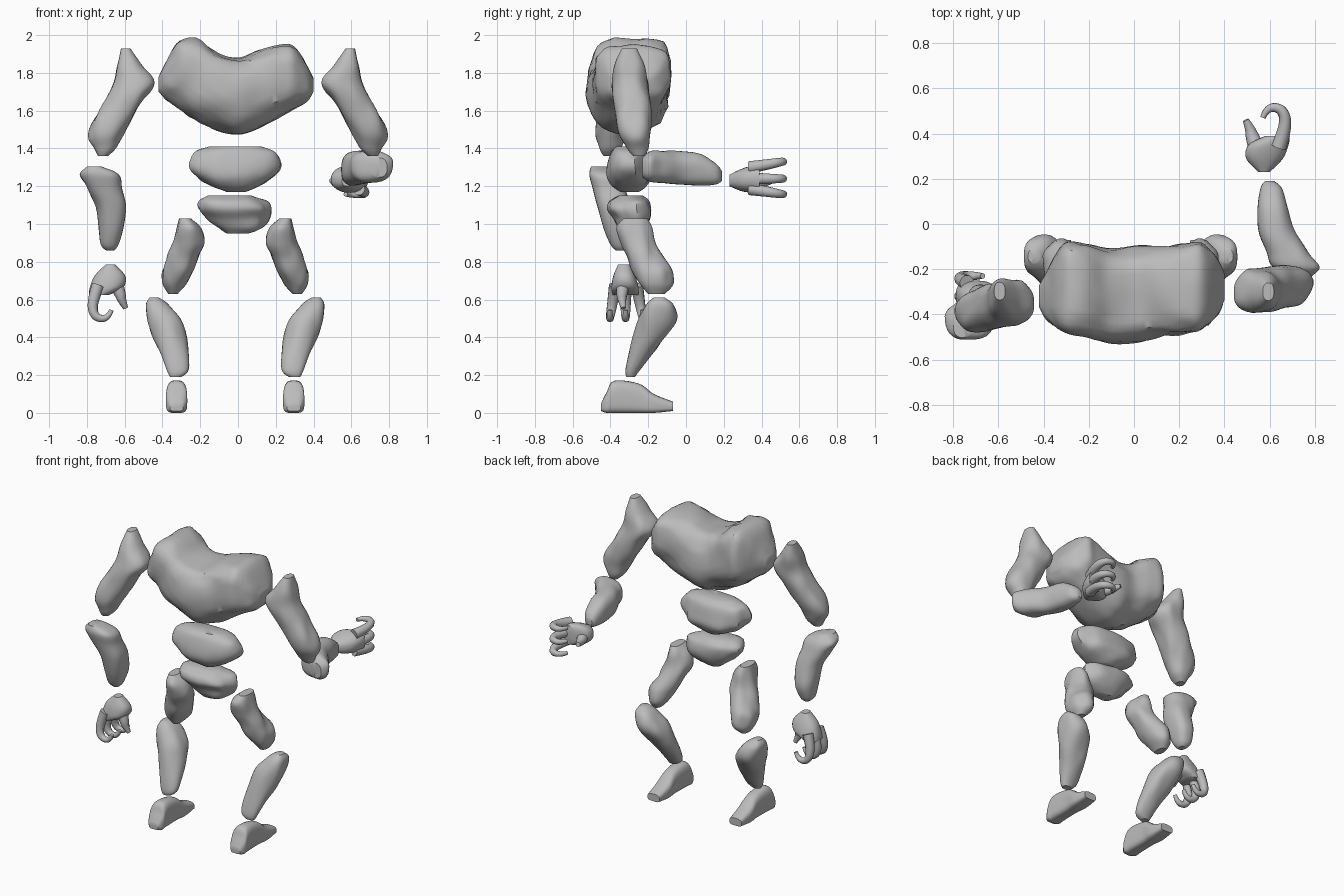
import bpy
import bmesh
import math
from mathutils import Vector, noise

cube = bpy.data.objects.get("Cube")
if cube:
    bpy.data.objects.remove(cube, do_unlink=True)

grey = bpy.data.materials.new("plain grey")
grey.use_nodes = True
color = (.5, .5, .5, 1)
grey.diffuse_color = color
grey.node_tree.nodes["Principled BSDF"].inputs["Base Color"].default_value = color

SIDES = 28
STEPS = 5


def spline(a, b, c, d, t):
    """Smooth blend between stations b and c."""
    return [q + (r - p) * t / 2 + (2 * p - 5 * q + 4 * r - s) * t * t / 2
            + (3 * q - p - 3 * r + s) * t ** 3 / 2
            for p, q, r, s in zip(a, b, c, d)]


def smooth_stations(stations):
    padded = [stations[0]] + stations + [stations[-1]]
    result = []
    for i in range(len(stations) - 1):
        for step in range(STEPS):
            result.append(spline(*padded[i:i + 4], step / STEPS))
    return result + [stations[-1]]


def squash(value, power):
    return math.copysign(abs(value) ** power, value)


def keep(point):
    return point


def loft(name, axis, stations, place=keep, upper=.85, lower=.85, rough=.13):
    """Skin rounded slices: position on the axis, then the limits of the other two axes."""
    bm = bmesh.new()
    others = [k for k in range(3) if k != axis]
    rings, centres = [], []
    for pos, low_u, high_u, low_v, high_v in smooth_stations(stations):
        centre = Vector()
        centre[axis] = pos
        centre[others[0]] = (low_u + high_u) / 2
        centre[others[1]] = (low_v + high_v) / 2
        ring = []
        for side in range(SIDES):
            angle = math.tau * side / SIDES
            power = upper if math.sin(angle) > 0 else lower
            offset = Vector()
            offset[others[0]] = squash(math.cos(angle), power) * (high_u - low_u) / 2
            offset[others[1]] = squash(math.sin(angle), power) * (high_v - low_v) / 2
            # Long shallow folds running with the part
            sample = (centre + offset) * 14
            sample[axis] *= .35
            offset *= 1 + rough * noise.noise(sample)
            ring.append(bm.verts.new(place(centre + offset)))
        rings.append(ring)
        centres.append(centre)
    for first, second in zip(rings, rings[1:]):
        for i in range(SIDES):
            j = (i + 1) % SIDES
            bm.faces.new((first[i], first[j], second[j], second[i]))
    for ring, centre in ((rings[0], centres[0]), (rings[-1], centres[-1])):
        tip = bm.verts.new(place(centre))
        for i in range(SIDES):
            bm.faces.new((ring[i], ring[(i + 1) % SIDES], tip))
    bmesh.ops.recalc_face_normals(bm, faces=bm.faces)
    mesh = bpy.data.meshes.new(name)
    bm.to_mesh(mesh)
    bm.free()
    mesh.materials.append(grey)
    obj = bpy.data.objects.new(name, mesh)
    bpy.context.collection.objects.link(obj)
    bpy.ops.object.select_all(action='DESELECT')
    obj.select_set(True)
    bpy.context.view_layer.objects.active = obj
    bpy.ops.object.shade_smooth_by_angle(angle=math.radians(40))


def digit(name, path, place, thick):
    """Tapered curved finger."""
    curve = bpy.data.curves.new(name, 'CURVE')
    curve.dimensions = '3D'
    curve.bevel_depth = thick
    curve.bevel_resolution = 3
    curve.use_fill_caps = True
    line = curve.splines.new('NURBS')
    line.points.add(len(path) - 1)
    for i, (target, point) in enumerate(zip(line.points, path)):
        target.co = (*place(Vector(point)), 1)
        target.radius = 1 - .65 * i / (len(path) - 1)
    line.use_endpoint_u = True
    line.order_u = 3
    curve.materials.append(grey)
    bpy.context.collection.objects.link(bpy.data.objects.new(name, curve))


# Placement of the right-hand parts
def mirror_leg(p):
    return Vector((-p.x - .03, p.y, p.z))


def mirror_upper_arm(p):
    return Vector((-p.x, p.y - .28 * (1.92 - p.z), p.z))


def hang_forearm(p):
    along = p.y + .23
    return Vector((-p.x - .01 - .16 * along, p.z - 1.75 + .36 * along, 1.06 - p.y * 1.06))


def hang_hand(p):
    return Vector((-p.x - .1, p.z - 1.56, 1.015 - p.y))


# Trunk
loft("chest", 0, [
    (-.42, -.37, -.27, 1.7, 1.78), (-.38, -.43, -.2, 1.66, 1.86),
    (-.31, -.48, -.08, 1.61, 1.97), (-.22, -.5, -.09, 1.55, 1.98),
    (-.11, -.52, -.11, 1.5, 1.91), (0, -.52, -.1, 1.47, 1.88),
    (.11, -.5, -.1, 1.5, 1.91), (.22, -.48, -.09, 1.56, 1.95),
    (.3, -.47, -.08, 1.61, 1.94), (.37, -.41, -.15, 1.65, 1.83),
    (.4, -.34, -.22, 1.7, 1.77)], upper=.6, lower=.9, rough=.1)
loft("abdomen", 2, [
    (1.17, -.06, .04, -.35, -.25), (1.2, -.14, .11, -.39, -.21),
    (1.25, -.22, .19, -.42, -.18), (1.31, -.25, .22, -.42, -.19),
    (1.38, -.22, .19, -.4, -.21), (1.41, -.15, .13, -.37, -.25)])
loft("pelvis", 2, [
    (.95, -.06, .05, -.33, -.25), (.98, -.11, .13, -.36, -.22),
    (1.03, -.16, .16, -.38, -.19), (1.08, -.2, .175, -.41, -.18),
    (1.12, -.2, .15, -.4, -.19), (1.15, -.16, .07, -.36, -.23)], rough=.2)

# Legs
for side, place in (("left", keep), ("right", mirror_leg)):
    loft(side + "_thigh", 2, [
        (.63, .29, .34, -.2, -.11), (.68, .25, .365, -.245, -.07),
        (.75, .215, .37, -.28, -.08), (.82, .18, .345, -.31, -.12),
        (.9, .15, .31, -.345, -.16), (.98, .17, .29, -.37, -.18),
        (1.03, .22, .28, -.33, -.21)], place, rough=.2)
    loft(side + "_shin", 2, [
        (.19, .27, .33, -.315, -.27), (.23, .23, .35, -.32, -.24),
        (.36, .235, .405, -.29, -.14), (.48, .265, .445, -.255, -.06),
        (.57, .33, .46, -.21, -.065), (.61, .39, .44, -.17, -.11)], place)
    loft(side + "_foot", 1, [
        (-.45, .26, .33, .01, .05), (-.42, .24, .35, 0, .11),
        (-.38, .24, .35, 0, .17), (-.25, .245, .345, 0, .155),
        (-.17, .24, .35, 0, .1), (-.07, .25, .34, .01, .06)],
        place, upper=.7, lower=.5, rough=0)

# Arms and hands
for side, upper_place, fore_place, hand_place in (
        ("left", keep, keep, keep),
        ("right", mirror_upper_arm, hang_forearm, hang_hand)):
    loft(side + "_upper_arm", 2, [
        (1.36, .69, .74, -.28, -.22), (1.4, .65, .76, -.315, -.2),
        (1.46, .615, .79, -.35, -.19), (1.54, .57, .77, -.37, -.18),
        (1.66, .5, .7, -.39, -.185), (1.75, .44, .66, -.395, -.2),
        (1.84, .51, .64, -.385, -.22), (1.93, .57, .62, -.34, -.26)], upper_place)
    loft(side + "_forearm", 1, [
        (-.23, .71, .79, 1.25, 1.35), (-.19, .61, .82, 1.225, 1.385),
        (-.12, .585, .77, 1.22, 1.39), (-.03, .55, .71, 1.21, 1.385),
        (.08, .545, .68, 1.2, 1.37), (.16, .56, .655, 1.21, 1.32),
        (.19, .58, .62, 1.23, 1.28)], fore_place, rough=.09)
    loft(side + "_palm", 1, [
        (.23, .55, .6, 1.2, 1.26), (.29, .495, .66, 1.175, 1.29),
        (.35, .505, .685, 1.165, 1.31), (.39, .58, .69, 1.17, 1.31)],
        hand_place, rough=.05)
    for finger, height in (("first", 1.3), ("middle", 1.24), ("last", 1.185)):
        spread = (height - 1.24) * .5
        digit(side + "_" + finger + "_finger", [
            (.64, .34, height), (.675, .43, height + spread / 2),
            (.66, .51, height + spread), (.59, .52, height + spread),
            (.57, .47, height + spread)], hand_place, .034)
    digit(side + "_thumb", [
        (.55, .32, 1.23), (.525, .38, 1.22), (.515, .42, 1.22),
        (.495, .46, 1.23)], hand_place, .04)
